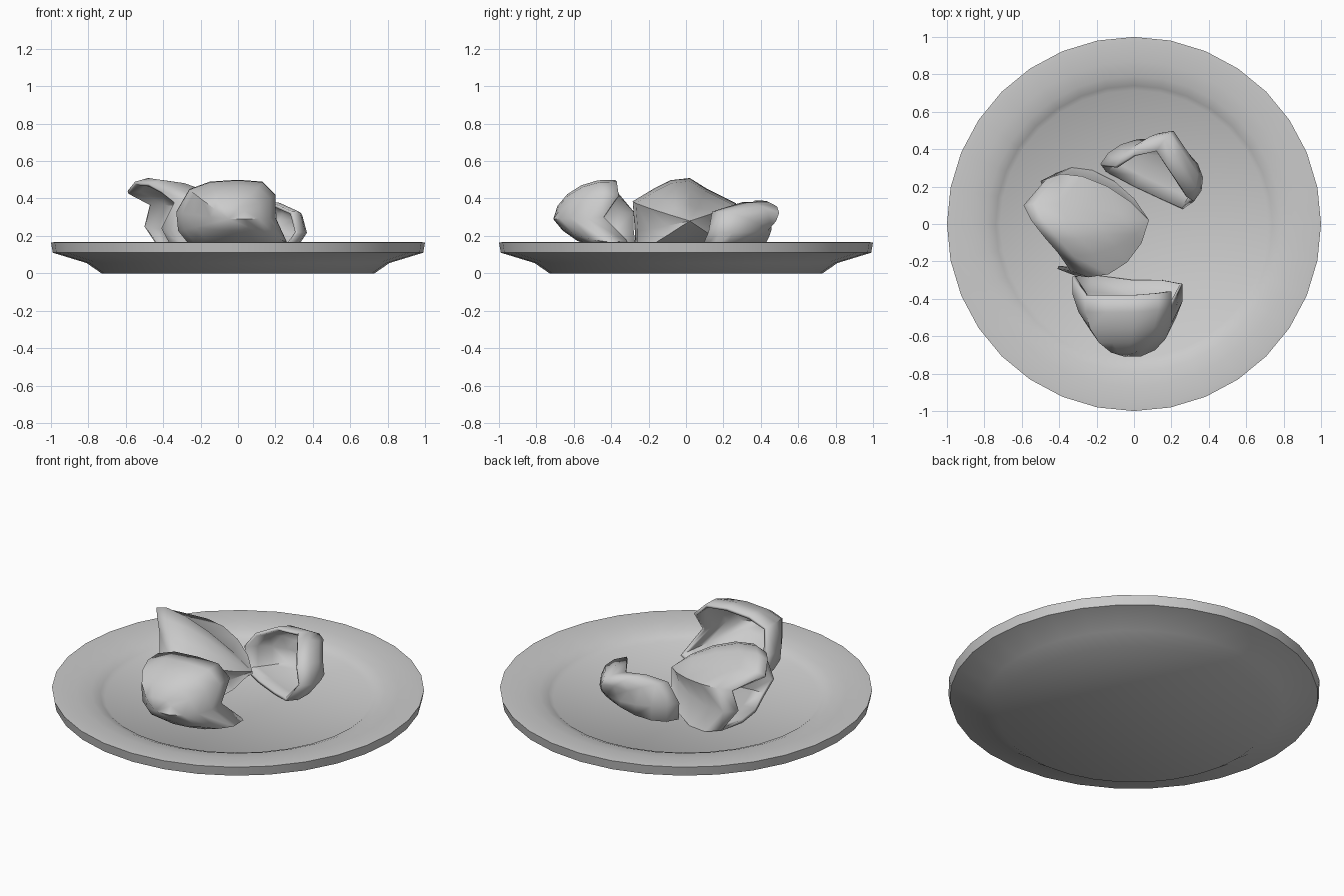
import bpy, bmesh, math
from mathutils import Vector

if "Cube" in bpy.data.objects:
    bpy.data.objects.remove(bpy.data.objects["Cube"])

FLOOR = 0.115


def finish(name, bm, angle):
    mesh = bpy.data.meshes.new(name)
    bm.to_mesh(mesh)
    bm.free()
    obj = bpy.data.objects.new(name, mesh)
    bpy.context.collection.objects.link(obj)
    bpy.ops.object.select_all(action='DESELECT')
    obj.select_set(True)
    bpy.context.view_layer.objects.active = obj
    bpy.ops.object.shade_smooth_by_angle(angle=math.radians(angle))
    return obj


def plate(profile, sides=32):
    bm = bmesh.new()
    rings = []
    for r, z in profile:
        rings.append([bm.verts.new((r * math.cos(2 * math.pi * i / sides),
                                    r * math.sin(2 * math.pi * i / sides), z))
                      for i in range(sides)])
    for a, b in zip(rings, rings[1:]):
        for i in range(sides):
            j = (i + 1) % sides
            bm.faces.new((a[i], a[j], b[j], b[i]))
    bm.faces.new(rings[0][::-1])
    bm.faces.new(rings[-1])
    return finish("plate", bm, 40)


def shell(name, centre, pole, rim, bulge=10, rings=5):
    """Broken eggshell: jagged rim swept in elliptical arcs to a pole."""
    c, p = Vector(centre), Vector(pole)
    t0 = -math.radians(bulge)
    bm = bmesh.new()
    rows = []
    for k in range(rings):
        t = t0 + (math.pi / 2 - t0) * k / rings
        s = (math.sin(t) - math.sin(t0)) / (1 - math.sin(t0))
        w = math.cos(t) / math.cos(t0)
        row = []
        for q in rim:
            v = c + (Vector(q) - c) * w + (p - c) * s
            v.z = max(v.z, FLOOR)
            row.append(bm.verts.new(v))
        rows.append(row)
    tip = bm.verts.new(p)
    n = len(rim)
    for i in range(n):
        j = (i + 1) % n
        for a, b in zip(rows, rows[1:]):
            bm.faces.new((a[i], a[j], b[j], b[i]))
        bm.faces.new((rows[-1][i], rows[-1][j], tip))
    # keep the outside of the shell facing outward
    bm.normal_update()
    if tip.link_faces[0].normal.dot(p - c) < 0:
        bmesh.ops.reverse_faces(bm, faces=bm.faces[:])
    obj = finish(name, bm, 50)
    mod = obj.modifiers.new("thickness", 'SOLIDIFY')
    mod.thickness = 0.018
    mod.offset = -1
    return obj


# Plate: base, underside, rim, inner slope, flat well
plate([(0.73, 0), (0.81, 0.055), (0.99, 0.11), (1.0, 0.165), (0.97, 0.167),
       (0.87, 0.162), (0.79, 0.15), (0.74, 0.13), (0.715, 0.112)])

# Front shell, opening towards the back
shell("front_shell", (-0.05, -0.40, 0.30), (-0.05, -0.71, 0.29), [
    (0.20, -0.44, 0.30), (0.20, -0.36, 0.42), (0.13, -0.37, 0.49),
    (0.0, -0.38, 0.50), (-0.15, -0.38, 0.49), (-0.26, -0.38, 0.45),
    (-0.33, -0.28, 0.33), (-0.32, -0.28, 0.23), (-0.24, -0.27, 0.13),
    (0.0, -0.30, 0.12), (0.15, -0.30, 0.13), (0.26, -0.32, 0.17)])

# Large middle shell, opening to the left
shell("middle_shell", (-0.30, 0.02, 0.30), (0.08, 0.02, 0.28), [
    (-0.55, 0.02, 0.49), (-0.48, -0.07, 0.48), (-0.41, -0.15, 0.44),
    (-0.34, -0.25, 0.38), (-0.41, -0.24, 0.24), (-0.35, -0.24, 0.13),
    (-0.42, -0.05, 0.12), (-0.44, 0.10, 0.12), (-0.42, 0.27, 0.13),
    (-0.50, 0.23, 0.25), (-0.47, 0.24, 0.37), (-0.59, 0.10, 0.44)], bulge=28)

# Small back shell, opening up and to the front left
shell("back_shell", (0.06, 0.24, 0.24), (0.20, 0.44, 0.23), [
    (0.29, 0.14, 0.33), (0.18, 0.30, 0.38), (0.12, 0.39, 0.38),
    (0.0, 0.37, 0.39), (-0.10, 0.31, 0.35), (-0.18, 0.32, 0.25),
    (-0.15, 0.28, 0.13), (0.0, 0.20, 0.12), (0.15, 0.13, 0.12),
    (0.26, 0.08, 0.13), (0.32, 0.12, 0.22)])
